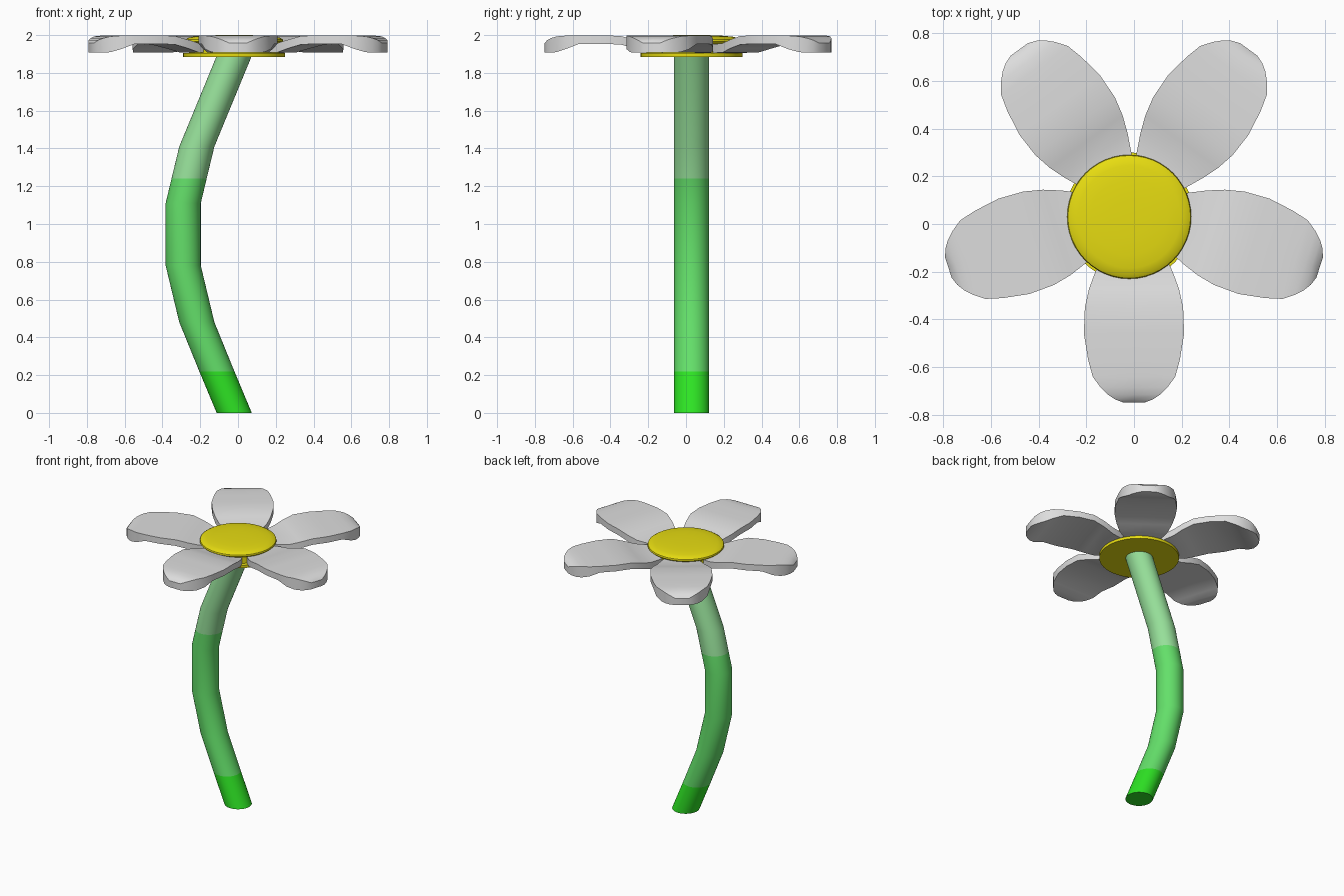
import bpy, bmesh, math

if "Cube" in bpy.data.objects:
    bpy.data.objects.remove(bpy.data.objects["Cube"])


def material(name, rgb):
    m = bpy.data.materials.new(name)
    m.diffuse_color = [(c / 255 / 12.92 if c < 11 else ((c / 255 + 0.055) / 1.055) ** 2.4) for c in rgb] + [1]
    m.use_nodes = True
    m.node_tree.nodes["Principled BSDF"].inputs["Base Color"].default_value = m.diffuse_color
    return m


bright = material("bright green", (46, 228, 36))
middle = material("middle green", (100, 224, 106))
light = material("light green", (152, 226, 155))
yellow = material("yellow", (240, 229, 18))
white = material("petal white", (222, 222, 222))


def finish(name, bm, mats):
    bmesh.ops.recalc_face_normals(bm, faces=bm.faces[:])
    me = bpy.data.meshes.new(name)
    bm.to_mesh(me)
    bm.free()
    for m in mats:
        me.materials.append(m)
    ob = bpy.data.objects.new(name, me)
    bpy.context.collection.objects.link(ob)
    bpy.ops.object.select_all(action='DESELECT')
    ob.select_set(True)
    bpy.context.view_layer.objects.active = ob
    bpy.ops.object.shade_smooth_by_angle(angle=math.radians(35))
    return ob


def loft(bm, rings):
    """Skin closed rings of points and cap both ends."""
    rows = [[bm.verts.new(p) for p in r] for r in rings]
    n = len(rows[0])
    for a, b in zip(rows, rows[1:]):
        for i in range(n):
            j = (i + 1) % n
            bm.faces.new((a[i], a[j], b[j], b[i]))
    bm.faces.new(rows[0][::-1])
    bm.faces.new(rows[-1])


def circle(x, y, z, r, n=40):
    return [(x + r * math.cos(math.tau * i / n), y + r * math.sin(math.tau * i / n), z) for i in range(n)]


# curved stem made of horizontal rings, coloured by height
path = [(-0.02, 0), (-0.112, 0.22), (-0.218, 0.48), (-0.29, 0.78), (-0.29, 1.11),
        (-0.259, 1.24), (-0.218, 1.41), (-0.02, 1.89)]
bm = bmesh.new()
loft(bm, [circle(x, 0.03, z, 0.093) for x, z in path])
for f in bm.faces:
    z = f.calc_center_median().z
    f.material_index = 0 if z < 0.22 else 1 if z < 1.24 else 2
finish("stem", bm, [bright, middle, light])

# yellow flower centre: base plate, core and domed cap
profile = [(0.27, 1.885), (0.27, 1.905), (0.24, 1.906), (0.24, 1.955), (0.25, 1.957), (0.26, 1.967),
           (0.257, 1.977), (0.242, 1.986), (0.215, 1.992), (0.16, 1.997), (0.08, 2.0)]
bm = bmesh.new()
loft(bm, [circle(-0.02, 0.03, z, r, 48) for r, z in profile])
finish("flower_centre", bm, [yellow])

# five petals: distance, half width, top height, bottom height
stations = [(0.08, 0.05, 1.95, 1.906), (0.19, 0.125, 1.952, 1.906), (0.27, 0.162, 1.957, 1.908),
            (0.34, 0.188, 1.976, 1.93), (0.42, 0.206, 1.996, 1.951), (0.53, 0.21, 1.998, 1.953),
            (0.64, 0.192, 1.998, 1.952), (0.71, 0.173, 1.997, 1.925), (0.755, 0.14, 1.993, 1.91),
            (0.785, 0.11, 1.984, 1.907), (0.805, 0.08, 1.973, 1.907), (0.818, 0.045, 1.957, 1.909)]
for k in range(5):
    a = math.radians(-90 + 72 * k)
    c, s = math.cos(a), math.sin(a)
    bm = bmesh.new()
    rings = []
    for u, w, top, bot in stations:
        section = [(-w, bot), (0, bot), (w, bot), (w, top), (0, top), (-w, top)]
        rings.append([(u * c - v * s, 0.07 + u * s + v * c, z) for v, z in section])
    loft(bm, rings)
    finish(f"petal_{k + 1}", bm, [white])
